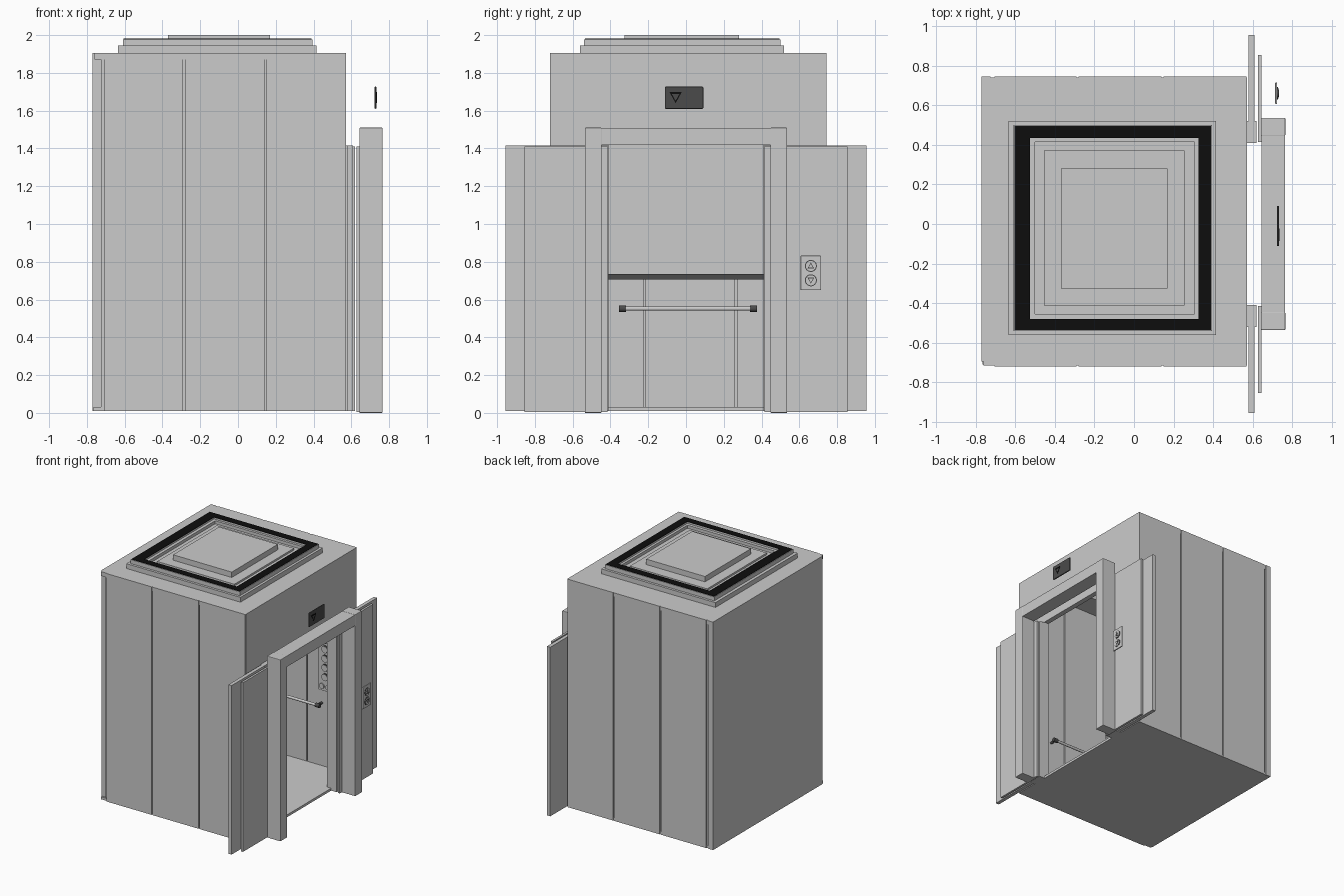
import bpy, bmesh
from math import pi, sin, cos
from mathutils import Vector

if "Cube" in bpy.data.objects:
    bpy.data.objects.remove(bpy.data.objects["Cube"])


def material(name, v):
    m = bpy.data.materials.new(name)
    m.diffuse_color = (v, v, v, 1)
    m.use_nodes = True
    m.node_tree.nodes["Principled BSDF"].inputs["Base Color"].default_value = m.diffuse_color
    return m


BLACK = material("black", 0.004)
DARK = material("dark_grey", 0.07)
MIRROR = material("mirror_grey", 0.9)


def finish(name, bm, mat=None, bevel=0):
    bmesh.ops.recalc_face_normals(bm, faces=bm.faces)
    me = bpy.data.meshes.new(name)
    bm.to_mesh(me)
    bm.free()
    ob = bpy.data.objects.new(name, me)
    bpy.context.collection.objects.link(ob)
    if mat:
        me.materials.append(mat)
    if bevel:
        b = ob.modifiers.new("bevel", 'BEVEL')
        b.width, b.segments = bevel, 2
    return ob


def box(name, x, y, z, mat=None, bevel=0):
    bm = bmesh.new()
    bmesh.ops.create_cube(bm, size=1)
    for v in bm.verts:
        v.co = Vector([(r[0] + r[1]) / 2 + c * (r[1] - r[0]) for r, c in zip((x, y, z), v.co)])
    return finish(name, bm, mat, bevel)


def extrude_loops(name, loops, direction, mat=None):
    """Prism from one outline, or a tube from an outer and an inner outline."""
    bm = bmesh.new()
    rings = [[bm.verts.new(p) for p in loop] for loop in loops]
    n = len(rings[0])
    if len(rings) == 1:
        faces = [bm.faces.new(rings[0])]
    else:
        a, b = rings
        faces = [bm.faces.new((a[i], a[(i + 1) % n], b[(i + 1) % n], b[i])) for i in range(n)]
    r = bmesh.ops.extrude_face_region(bm, geom=faces, use_keep_orig=True)
    for e in r['geom']:
        if isinstance(e, bmesh.types.BMVert):
            e.co += Vector(direction)
    return finish(name, bm, mat)


def rect(x, y, z):
    return [(x[0], y[0], z), (x[1], y[0], z), (x[1], y[1], z), (x[0], y[1], z)]


def frame(name, outer, inner, z, mat=None):
    return extrude_loops(name, [rect(*outer, z[0]), rect(*inner, z[0])], (0, 0, z[1] - z[0]), mat)


def rod(name, a, b, r, mat=None, sides=20):
    a, b = Vector(a), Vector(b)
    d = (b - a).normalized()
    u = d.orthogonal().normalized()
    w = d.cross(u)
    pts = [a + r * (u * cos(2 * pi * i / sides) + w * sin(2 * pi * i / sides)) for i in range(sides)]
    ob = extrude_loops(name, [pts], b - a, mat)
    for p in ob.data.polygons:
        p.use_smooth = len(p.vertices) == 4
    return ob


def arrow(name, x, y, z, r, up, mat):
    s = 1 if up else -1
    def tri(k):
        return [(x, y - r * k, z - s * r * k * .8), (x, y + r * k, z - s * r * k * .8), (x, y, z + s * r * k)]
    extrude_loops(name, [tri(1), tri(.62)], (.003, 0, 0), mat)


Z = (.01, 1.905)
T = .045

# back wall with inner panels, dado band and mirror
box("back_wall", (-.77, -.725), (-.695, .745), Z)
for i, (a, b) in enumerate([(-.675, -.226), (-.214, .259), (.271, .70)]):
    box(f"back_inner_panel_{i}", (-.725, -.712), (a, b), (.03, .705))
box("dado_band", (-.725, -.70), (-.675, .70), (.705, .735), DARK)
box("back_mirror", (-.725, -.708), (-.675, .70), (.735, 1.87), MIRROR)

# side walls: three panels on a recessed core
for side, y0, y1 in (("front", -.72, -.72 + T), ("rear", .745 - T, .745)):
    box(f"{side}_wall_core", (-.725, .56), (y0 + .012, y1 - .012), Z)
    for i, (a, b) in enumerate([(-.706, -.29), (-.28, .14), (.15, .57)]):
        box(f"{side}_wall_panel_{i}", (a, b), (y0, y1), Z)

# entrance wall around the opening
box("entrance_wall_left", (.53, .572), (-.715, -.41), Z)
box("entrance_wall_right", (.53, .572), (.41, .74), Z)
box("entrance_wall_top", (.53, .572), (-.41, .41), (1.42, 1.905))

# floor and roof
box("floor", (-.765, .57), (-.71, .74), (.01, .03))
hole = ((-.525, .325), (-.48, .435))
frame("roof", ((-.76, .57), (-.715, .74)), hole, (1.87, 1.905))

# stepped ceiling light housing
frame("roof_step", ((-.635, .415), (-.56, .52)), hole, (1.905, 1.945))
frame("light_rim", ((-.61, .395), (-.54, .50)), hole, (1.945, 1.978))
frame("light_strip", ((-.605, .39), (-.535, .495)), hole, (1.978, 1.981), BLACK)
frame("inner_step", hole, ((-.50, .305), (-.455, .415)), (1.915, 1.965))
frame("inner_tray", ((-.50, .305), (-.455, .415)), ((-.455, .255), (-.412, .372)), (1.915, 1.94))
box("light_panel", (-.455, .255), (-.412, .372), (1.93, 1.955))
box("centre_panel", (-.37, .17), (-.325, .28), (1.955, 2.0))

# sliding doors, jambs and door frame
for s, side in ((-1, "left"), (1, "right")):
    def span(a, b):
        return tuple(sorted((s * a, s * b)))
    box(f"{side}_car_door", (.58, .61), span(.41, .955), (.01, 1.415))
    box(f"{side}_hall_door", (.627, .645), span(.415, .855), (.004, 1.41))
    box(f"{side}_jamb_inner", (.572, .58), span(.41, .52), (.01, 1.415))
    box(f"{side}_jamb_outer", (.61, .62), span(.41, .52), (.01, 1.41))
    box(f"{side}_frame_post", (.642, .765), span(.447, .536), (0, 1.51), bevel=.004)
box("frame_lintel", (.645, .763), (-.447, .447), (1.418, 1.508))

# handrails on three walls
def handrail(name, a, b, out):
    a, b, out = Vector(a), Vector(b), Vector(out)
    d = (b - a).normalized()
    rod(name + "_bar", a, b, .011)
    for i, (p, q) in enumerate(((a, d), (b, -d))):
        rod(f"{name}_cap_{i}", p - q * .012, p + q * .025, .017, DARK)
        rod(f"{name}_bracket_{i}", p + q * .01, p + q * .01 + out, .010, DARK)


handrail("back_rail", (-.655, -.343, .552), (-.655, .363, .552), (-.06, 0, 0))
handrail("front_rail", (-.43, -.62, .552), (.29, -.62, .552), (0, -.06, 0))
handrail("rear_rail", (-.43, .645, .552), (.29, .645, .552), (0, .06, 0))

# car control panel
box("control_panel", (.255, .385), (.69, .702), (.66, 1.25), bevel=.004)
for i in range(6):
    z = .78 + i * .077
    rod(f"floor_button_ring_{i}", (.32, .69, z), (.32, .682, z), .031, DARK)
    rod(f"floor_button_{i}", (.32, .69, z), (.32, .677, z), .026)
for i, x in enumerate((.29, .35)):
    rod(f"door_button_{i}", (x, .69, .70), (x, .68, .70), .022)

# hall call panel
box("call_panel", (.714, .724), (.607, .715), (.65, .832), bevel=.003)
for z, up in ((.778, True), (.702, False)):
    n = "up" if up else "down"
    rod(f"{n}_call_ring", (.724, .661, z), (.727, .661, z), .032, DARK)
    rod(f"{n}_call_button", (.724, .661, z), (.730, .661, z), .027)
    arrow(f"{n}_call_arrow", .729, .661, z, .018, up, DARK)

# hall indicator display
box("indicator", (.722, .734), (-.112, .092), (1.61, 1.727), DARK, bevel=.005)
arrow("indicator_arrow", .733, -.055, 1.672, .032, False, BLACK)
